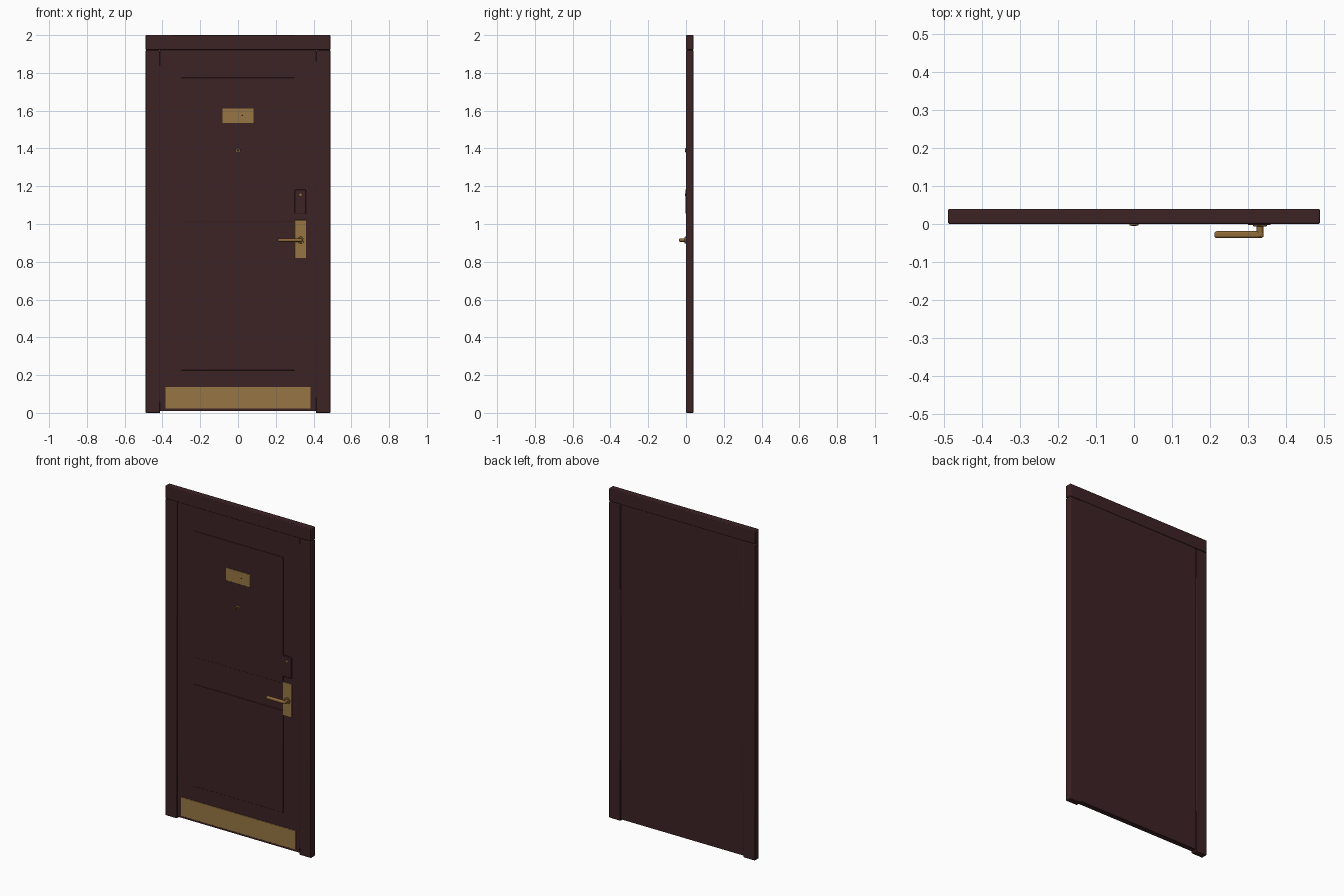
import bpy
import math
from mathutils import Vector

cube = bpy.data.objects.get("Cube")
if cube:
    bpy.data.objects.remove(cube, do_unlink=True)


def material(name, rgb):
    m = bpy.data.materials.new(name)
    m.use_nodes = True
    m.diffuse_color = (*rgb, 1)
    m.node_tree.nodes["Principled BSDF"].inputs["Base Color"].default_value = (*rgb, 1)
    return m


wood = material("dark brown wood", (0.046, 0.016, 0.018))
brass = material("brass plate", (0.31, 0.18, 0.057))
bronze = material("bronze handle", (0.28, 0.145, 0.04))
dark = material("dark lens", (0.02, 0.015, 0.012))


def finish(ob, name, mat, bevel, segments):
    ob.name = name
    ob.data.materials.append(mat)
    if bevel:
        mod = ob.modifiers.new("soft edges", "BEVEL")
        mod.width = bevel
        mod.segments = segments
        mod.limit_method = "ANGLE"
    bpy.ops.object.shade_smooth_by_angle(angle=math.radians(40))
    return ob


def box(name, x, y, z, mat, bevel=0.0, segments=2):
    """Box from its (low, high) extent on each axis."""
    bpy.ops.mesh.primitive_cube_add(size=1)
    ob = bpy.context.object
    for v in ob.data.vertices:
        v.co = Vector([(a + b) / 2 + c * (b - a) for (a, b), c in zip((x, y, z), v.co)])
    return finish(ob, name, mat, bevel, segments)


def rod(name, start, end, radius, mat, bevel=0.0):
    """Cylinder between two points."""
    a, b = Vector(start), Vector(end)
    bpy.ops.mesh.primitive_cylinder_add(vertices=24, radius=radius, depth=(b - a).length,
                                        location=(a + b) / 2)
    ob = bpy.context.object
    ob.rotation_euler = (b - a).to_track_quat("Z", "Y").to_euler()
    return finish(ob, name, mat, bevel, 2)


# Frame
box("frame_header", (-0.49, 0.49), (0, 0.04), (1.922, 2), wood, 0.004)
for side, s in (("left", 1), ("right", -1)):
    box(side + "_jamb", sorted((s * 0.412, s * 0.49)), (0, 0.04), (0, 1.92), wood, 0.004)

# Door leaf with two slightly raised panels
box("door_leaf", (-0.412, 0.412), (0.006, 0.037), (0.01, 1.922), wood)
for name, z in (("upper_panel", (1.01, 1.775)), ("lower_panel", (0.225, 0.845))):
    box(name, (-0.3, 0.3), (0.003, 0.01), z, wood, 0.002)

# Brass plates
box("kick_plate", (-0.385, 0.385), (0.003, 0.01), (0.022, 0.137), brass, 0.001)
box("name_plate", (-0.082, 0.082), (0.0005, 0.006), (1.535, 1.612), brass, 0.001)
rod("name_plate_hole", (0.022, 0.003, 1.575), (0.022, 0, 1.575), 0.004, dark)

# Peephole
rod("peephole_ring", (0, 0.006, 1.39), (0, -0.004, 1.39), 0.012, bronze, 0.002)
rod("peephole_lens", (0, 0, 1.39), (0, -0.005, 1.39), 0.006, dark)

# Upper lock
box("lock_cover", (0.3, 0.36), (-0.003, 0.01), (1.055, 1.182), wood, 0.003)
rod("lock_keyhole", (0.33, 0, 1.155), (0.33, -0.004, 1.155), 0.006, brass)

# Handle
box("handle_plate", (0.3, 0.36), (0.0005, 0.01), (0.82, 1.02), brass, 0.001)
rod("handle_rose", (0.332, 0.002, 0.915), (0.332, -0.007, 0.915), 0.018, bronze, 0.002)
rod("handle_neck", (0.332, 0, 0.915), (0.332, -0.034, 0.915), 0.009, bronze, 0.001)
box("handle_lever", (0.212, 0.341), (-0.037, -0.019), (0.906, 0.924), bronze, 0.006, 3)
